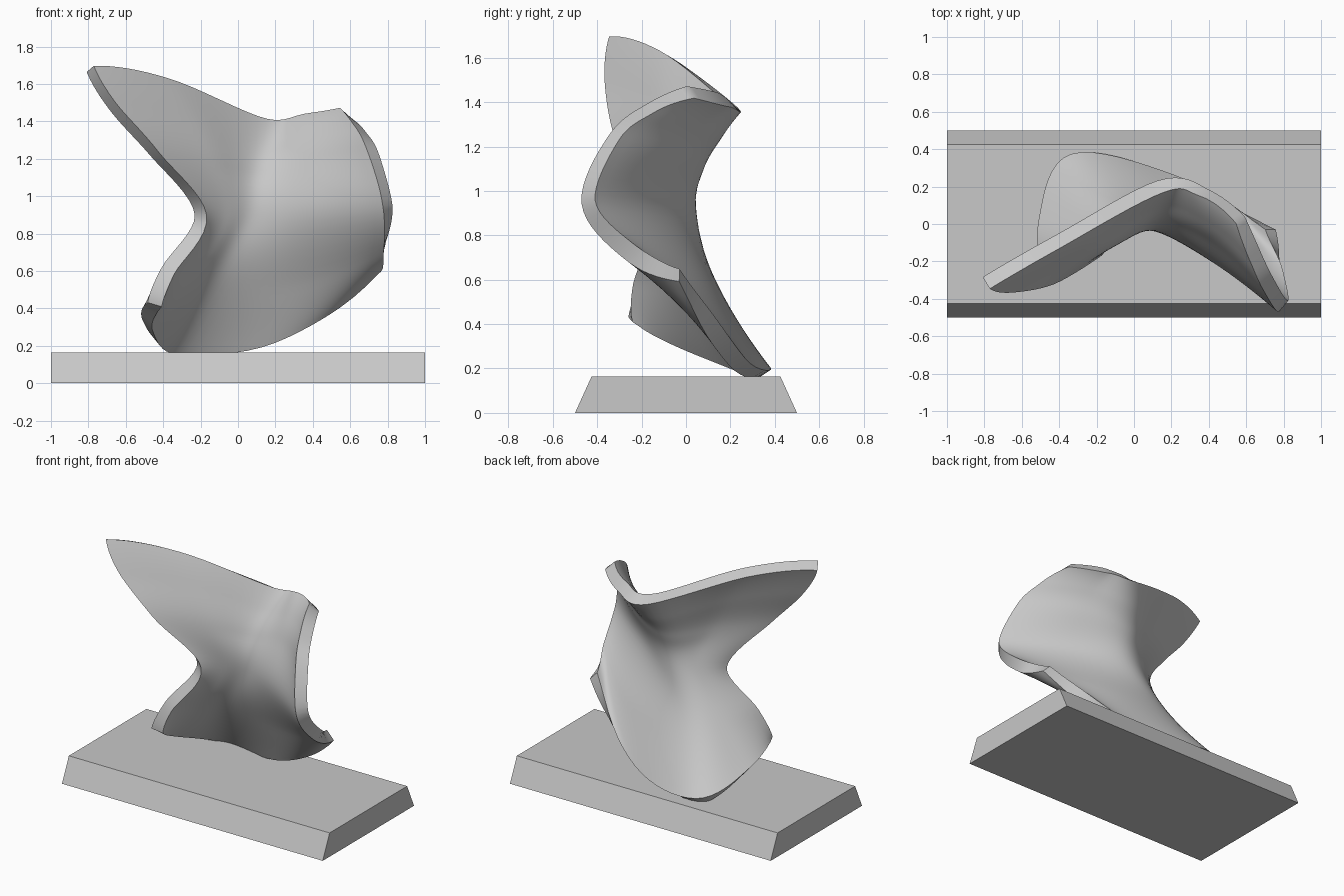
import bpy, bmesh
from mathutils import Vector

if "Cube" in bpy.data.objects:
    bpy.data.objects.remove(bpy.data.objects["Cube"])

stone = bpy.data.materials.new("grey stone")
stone.use_nodes = True
GREY = (0.58, 0.58, 0.58, 1)
stone.diffuse_color = GREY
stone.node_tree.nodes["Principled BSDF"].inputs["Base Color"].default_value = GREY


def make_object(name, bm):
    bmesh.ops.recalc_face_normals(bm, faces=bm.faces)
    mesh = bpy.data.meshes.new(name)
    bm.to_mesh(mesh)
    bm.free()
    mesh.materials.append(stone)
    obj = bpy.data.objects.new(name, mesh)
    bpy.context.collection.objects.link(obj)
    return obj


def spline(points, steps):
    """Smooth curve passing through every control point, with curved ends."""
    pts = [Vector(p) for p in points]
    first = 3 * pts[0] - 3 * pts[1] + pts[2]
    last = 3 * pts[-1] - 3 * pts[-2] + pts[-3]
    pts = [first] + pts + [last]
    curve = []
    for a, b, c, d in zip(pts, pts[1:], pts[2:], pts[3:]):
        for i in range(steps):
            t = i / steps
            curve.append(b + (c - a) * t / 2 + (2 * a - 5 * b + 4 * c - d) * t**2 / 2
                         + (3 * b - a - 3 * c + d) * t**3 / 2)
    return curve + [pts[-2]]


# Plinth: a slab whose front and back slope inwards
bm = bmesh.new()
bmesh.ops.create_cube(bm, size=1)
for v in bm.verts:
    top = v.co.z > 0
    v.co = (v.co.x * 2, v.co.y * (0.85 if top else 1), 0.165 if top else 0)
make_object("plinth", bm)

# Folded sheet: cross-sections from bottom to top, each from left edge over the spine to right edge
sections = [
    [(-.445, -.25, .42), (-.48, .03, .3), (-.33, .345, .18), (.2, .23, .23), (.73, -.03, .62)],
    [(-.375, -.225, .6), (-.27, -.02, .57), (-.09, .11, .55), (.32, .06, .53), (.785, -.26, .73)],
    [(-.2, -.14, .9), (-.07, -.035, .9), (.12, 0, .9), (.44, -.17, .92), (.8, -.44, .95)],
    [(-.45, -.29, 1.23), (-.16, -.1, 1.18), (.11, .045, 1.12), (.41, -.045, 1.19), (.72, -.325, 1.24)],
    [(-.67, -.335, 1.48), (-.28, -.1, 1.42), (.125, .125, 1.27), (.4, .05, 1.32), (.645, -.165, 1.37)],
    [(-.79, -.315, 1.68), (-.4, -.09, 1.615), (.14, .2, 1.395), (.37, .17, 1.41), (.57, .02, 1.445)],
]
STEPS = 8
rows = [spline(s, STEPS) for s in sections]
columns = [spline(c, STEPS) for c in zip(*rows)]

bm = bmesh.new()
grid = [[bm.verts.new(p) for p in col] for col in columns]
for left, right in zip(grid, grid[1:]):
    for i in range(len(left) - 1):
        bm.faces.new((left[i], right[i], right[i + 1], left[i + 1]))
sheet = make_object("folded_sheet", bm)

thickness = sheet.modifiers.new("thickness", 'SOLIDIFY')
thickness.thickness = 0.08
thickness.offset = 0

bpy.ops.object.select_all(action='DESELECT')
sheet.select_set(True)
bpy.context.view_layer.objects.active = sheet
bpy.ops.object.modifier_apply(modifier=thickness.name)
bpy.ops.object.shade_smooth_by_angle(angle=0.7)
